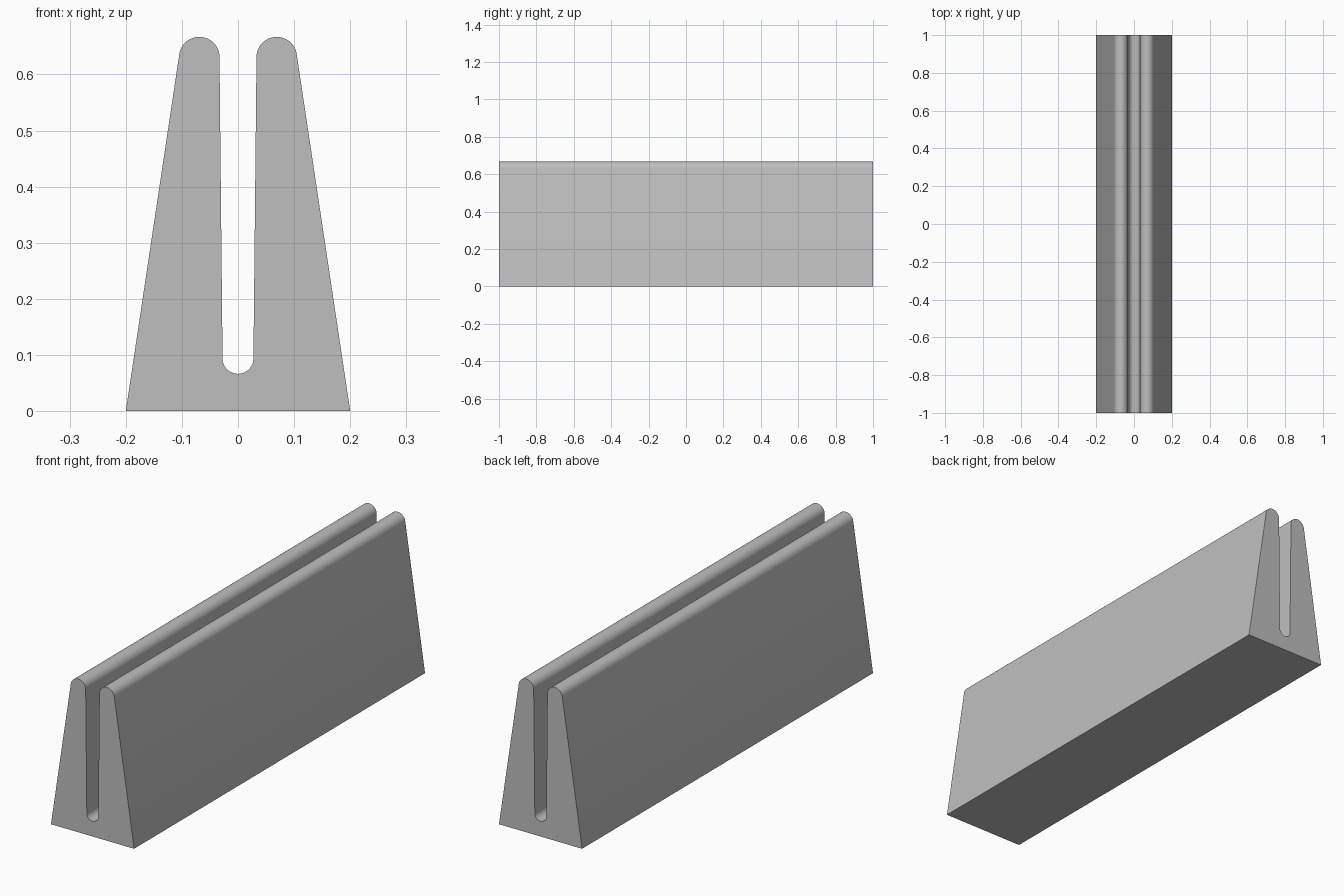
import bpy
import bmesh
from math import cos, sin, radians

cube = bpy.data.objects.get("Cube")
if cube:
    bpy.data.objects.remove(cube, do_unlink=True)

HALF_LENGTH = 1.0


def arc(cx, cz, radius, start, end, steps):
    """Points along a circular arc in the x-z plane, angles in degrees."""
    angles = [radians(start + (end - start) * i / steps) for i in range(steps + 1)]
    return [(cx + radius * cos(a), cz + radius * sin(a)) for a in angles]


# Right half of the cross-section: sloped flank, rounded lip, slot wall, slot floor
half = [(0.2, 0.0)]
half += arc(0.069, 0.631, 0.036, 8.5, 179.5, 24)
half += arc(0.0, 0.094, 0.0275, 0, -90, 12)
profile = half + [(-x, z) for x, z in reversed(half[:-1])]

# Extrude the closed profile along the length
bm = bmesh.new()
front = bm.faces.new([bm.verts.new((x, -HALF_LENGTH, z)) for x, z in profile])
result = bmesh.ops.extrude_face_region(bm, geom=[front], use_keep_orig=True)
moved = [g for g in result["geom"] if isinstance(g, bmesh.types.BMVert)]
bmesh.ops.translate(bm, verts=moved, vec=(0, 2 * HALF_LENGTH, 0))
bmesh.ops.recalc_face_normals(bm, faces=bm.faces)
# Split the concave ends so they shade cleanly
ends = [f for f in bm.faces if len(f.verts) > 4]
bmesh.ops.triangulate(bm, faces=ends)

mesh = bpy.data.meshes.new("slotted_holder")
bm.to_mesh(mesh)
bm.free()
holder = bpy.data.objects.new("slotted_holder", mesh)
bpy.context.collection.objects.link(holder)

# Plain grey finish
colour = (0.52, 0.52, 0.52, 1.0)
grey = bpy.data.materials.new("plain_grey")
grey.use_nodes = True
grey.diffuse_color = colour
grey.node_tree.nodes["Principled BSDF"].inputs["Base Color"].default_value = colour
mesh.materials.append(grey)

# Smooth lips and slot floor, sharp ends and base
bpy.ops.object.select_all(action="DESELECT")
holder.select_set(True)
bpy.context.view_layer.objects.active = holder
bpy.ops.object.shade_smooth_by_angle(angle=radians(30))
